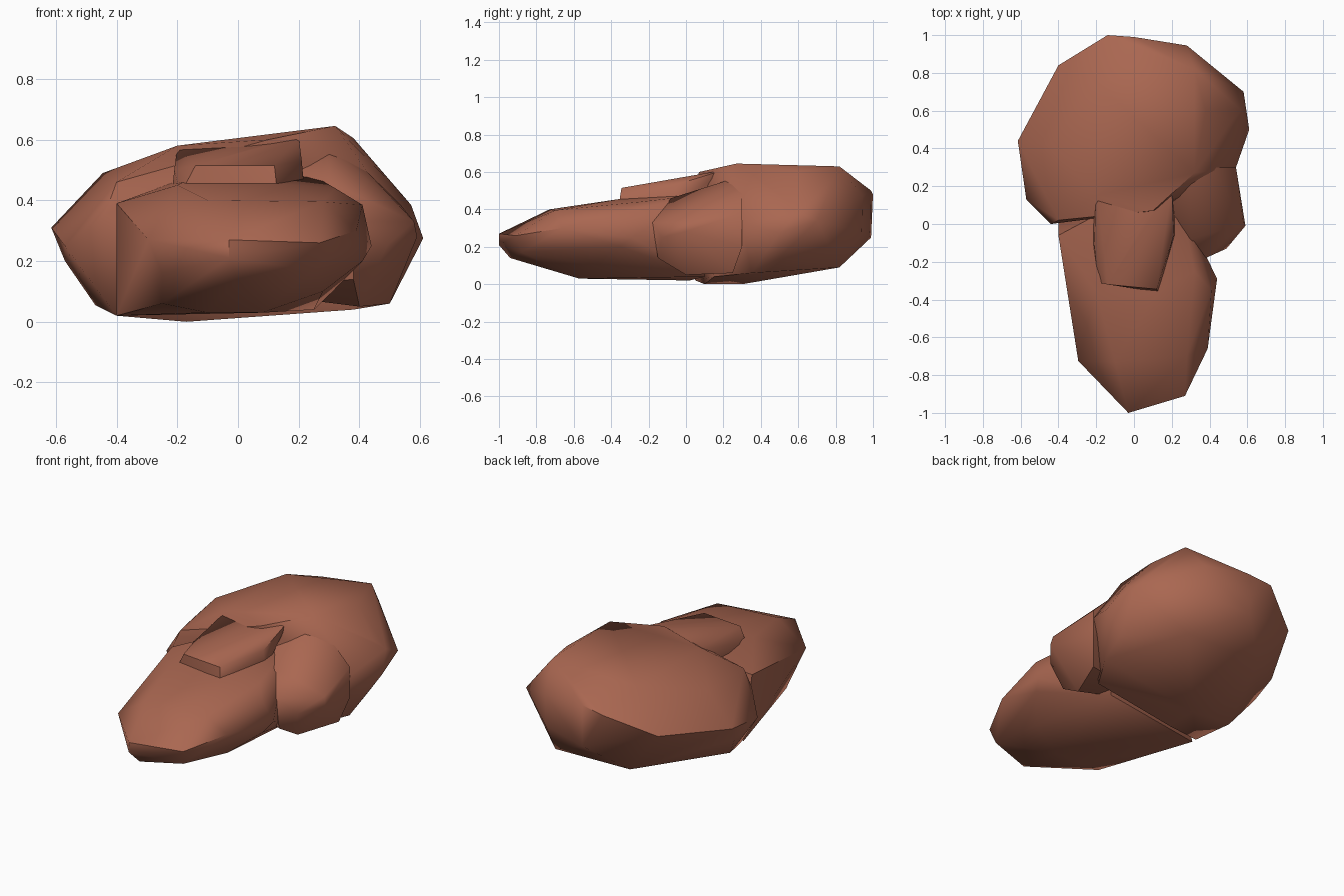
import bpy, bmesh, math

clay = bpy.data.materials.new("red_brown_stone")
clay.diffuse_color = (0.40, 0.135, 0.082, 1)


def rock(name, pts, angle=50):
    """A chiselled boulder: the convex hull of a few corner points, softly shaded."""
    bm = bmesh.new()
    for p in pts:
        bm.verts.new(p)
    res = bmesh.ops.convex_hull(bm, input=bm.verts[:])
    junk = {g for g in res["geom_interior"] + res["geom_unused"]
            if isinstance(g, bmesh.types.BMVert)}
    bmesh.ops.delete(bm, geom=list(junk), context='VERTS')
    bmesh.ops.recalc_face_normals(bm, faces=bm.faces[:])
    me = bpy.data.meshes.new(name)
    bm.to_mesh(me)
    bm.free()
    me.materials.append(clay)
    ob = bpy.data.objects.new(name, me)
    bpy.context.collection.objects.link(ob)
    bpy.ops.object.select_all(action='DESELECT')
    ob.select_set(True)
    bpy.context.view_layer.objects.active = ob
    bpy.ops.object.shade_smooth_by_angle(angle=math.radians(angle))


# large boulder at the back
rock("back_boulder", [
    (0.32, 0.27, 0.645), (0.32, 0.82, 0.63), (0.38, 0.6, 0.605), (-0.2, 0.15, 0.58),
    (-0.2, 0.75, 0.575), (0.1, 0.07, 0.60), (-0.445, 0.42, 0.49), (-0.40, 0.02, 0.46),
    (-0.615, 0.44, 0.31), (-0.57, 0.13, 0.25), (-0.44, 0.0, 0.35), (-0.4, 0.84, 0.36),
    (-0.14, 1.0, 0.48), (0.0, 0.99, 0.25), (0.0, 0.99, 0.50), (0.28, 0.945, 0.47),
    (0.28, 0.94, 0.28), (0.58, 0.7, 0.34), (0.57, 0.6, 0.385), (0.52, 0.55, 0.44),
    (0.61, 0.5, 0.275), (0.54, 0.3, 0.33), (0.515, 0.5, 0.14), (0.5, 0.35, 0.06),
    (0.38, 0.15, 0.04), (0.3, 0.82, 0.09), (-0.2, 0.82, 0.10), (-0.17, 0.1, 0.0),
    (-0.17, 0.3, 0.0), (-0.4, 0.05, 0.02), (-0.47, 0.25, 0.055), (-0.57, 0.35, 0.2),
])

# low boulder reaching forward
rock("front_boulder", [
    (-0.03, -1.0, 0.21), (-0.03, -1.0, 0.27), (0.27, -0.91, 0.26), (0.25, -0.88, 0.17),
    (0.0, -0.94, 0.14), (-0.295, -0.725, 0.27), (-0.25, -0.70, 0.16), (-0.1, -0.73, 0.40),
    (0.28, -0.70, 0.395), (0.39, -0.66, 0.30), (0.41, -0.35, 0.385), (0.44, -0.29, 0.25),
    (0.41, -0.35, 0.2), (0.32, -0.25, 0.44), (-0.35, -0.35, 0.30), (-0.40, -0.06, 0.39),
    (-0.2, -0.36, 0.45), (0.12, -0.36, 0.455), (-0.1, 0.1, 0.50), (0.25, 0.1, 0.48),
    (-0.1, -0.57, 0.03), (0.08, -0.57, 0.03), (-0.25, -0.60, 0.06), (-0.4, 0.02, 0.02),
    (0.25, 0.1, 0.04), (0.28, -0.5, 0.10),
])

# ledge sitting on top of the front boulder
rock("upper_ledge", [
    (-0.14, -0.32, 0.515), (0.12, -0.345, 0.515), (-0.19, -0.31, 0.42), (0.13, -0.36, 0.42),
    (-0.21, -0.11, 0.50), (0.21, -0.06, 0.53), (0.22, -0.05, 0.42), (-0.22, -0.1, 0.40),
    (0.05, 0.0, 0.572), (0.2, 0.2, 0.61), (-0.2, 0.2, 0.575), (0.0, 0.3, 0.4),
])

# shoulder bulging out on the right side
rock("right_shoulder", [
    (0.59, -0.01, 0.28), (0.58, 0.0, 0.33), (0.49, -0.13, 0.25), (0.38, -0.18, 0.33),
    (0.30, -0.08, 0.46), (0.42, 0.3, 0.50), (0.54, 0.3, 0.38), (0.54, 0.3, 0.2),
    (0.38, -0.15, 0.14), (0.40, 0.0, 0.05), (0.50, 0.25, 0.06), (0.51, 0.05, 0.16),
    (0.3, 0.3, 0.58), (0.0, 0.1, 0.1), (0.1, 0.2, 0.5),
])
